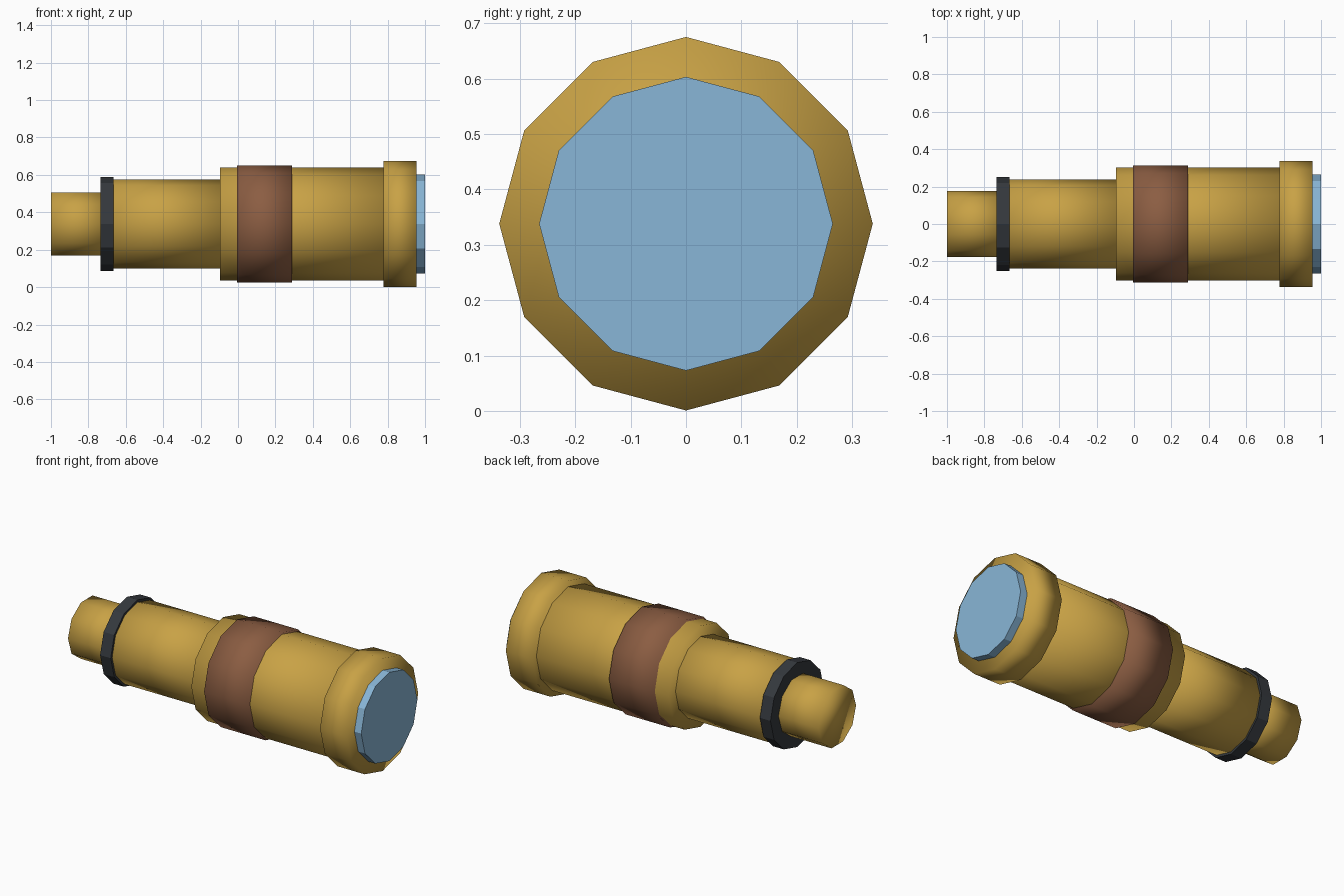
import bpy
import math

if "Cube" in bpy.data.objects:
    bpy.data.objects.remove(bpy.data.objects["Cube"])

AXIS_Z = 0.338


def material(name, color):
    m = bpy.data.materials.new(name)
    m.diffuse_color = (*color, 1)
    m.use_nodes = True
    m.node_tree.nodes["Principled BSDF"].inputs["Base Color"].default_value = m.diffuse_color
    return m


BRASS = material("brass", (0.58, 0.36, 0.06))
LEATHER = material("leather", (0.26, 0.11, 0.055))
DARK = material("dark_metal", (0.035, 0.04, 0.047))
GLASS = material("glass", (0.25, 0.47, 0.68))


def drum(name, x0, x1, radius, mat, sides=12, smooth=True):
    """Closed cylinder along x with a corner of its section on the y axis."""
    bpy.ops.mesh.primitive_cylinder_add(
        vertices=sides, radius=radius, depth=x1 - x0,
        location=((x0 + x1) / 2, 0, AXIS_Z), rotation=(0, math.pi / 2, 0))
    ob = bpy.context.object
    ob.name = name
    ob.data.materials.append(mat)
    for p in ob.data.polygons:
        p.use_smooth = smooth
    return ob


# Nested draw tubes, thin to thick
drum("eyepiece_tube", -1.0, -0.70, 0.177, BRASS, sides=10)
drum("middle_tube", -0.70, -0.09, 0.238, BRASS)
drum("main_tube", -0.097, 0.80, 0.302, BRASS)
drum("objective_bell", 0.778, 0.955, 0.337, BRASS)

# Collar and grip wrapped around the tubes
drum("eyepiece_collar", -0.735, -0.665, 0.252, DARK, smooth=False)
drum("leather_grip", -0.005, 0.29, 0.313, LEATHER)

# Front lens
drum("front_lens", 0.94, 1.0, 0.265, GLASS, smooth=False)
for ob in bpy.data.objects:
    # the ten-sided eyepiece keeps its corners on the y axis
    if ob.name == "eyepiece_tube":
        ob.rotation_euler = (math.pi / 2, math.pi / 2, 0)
        ob.rotation_euler = (math.radians(0), math.pi / 2, 0)
